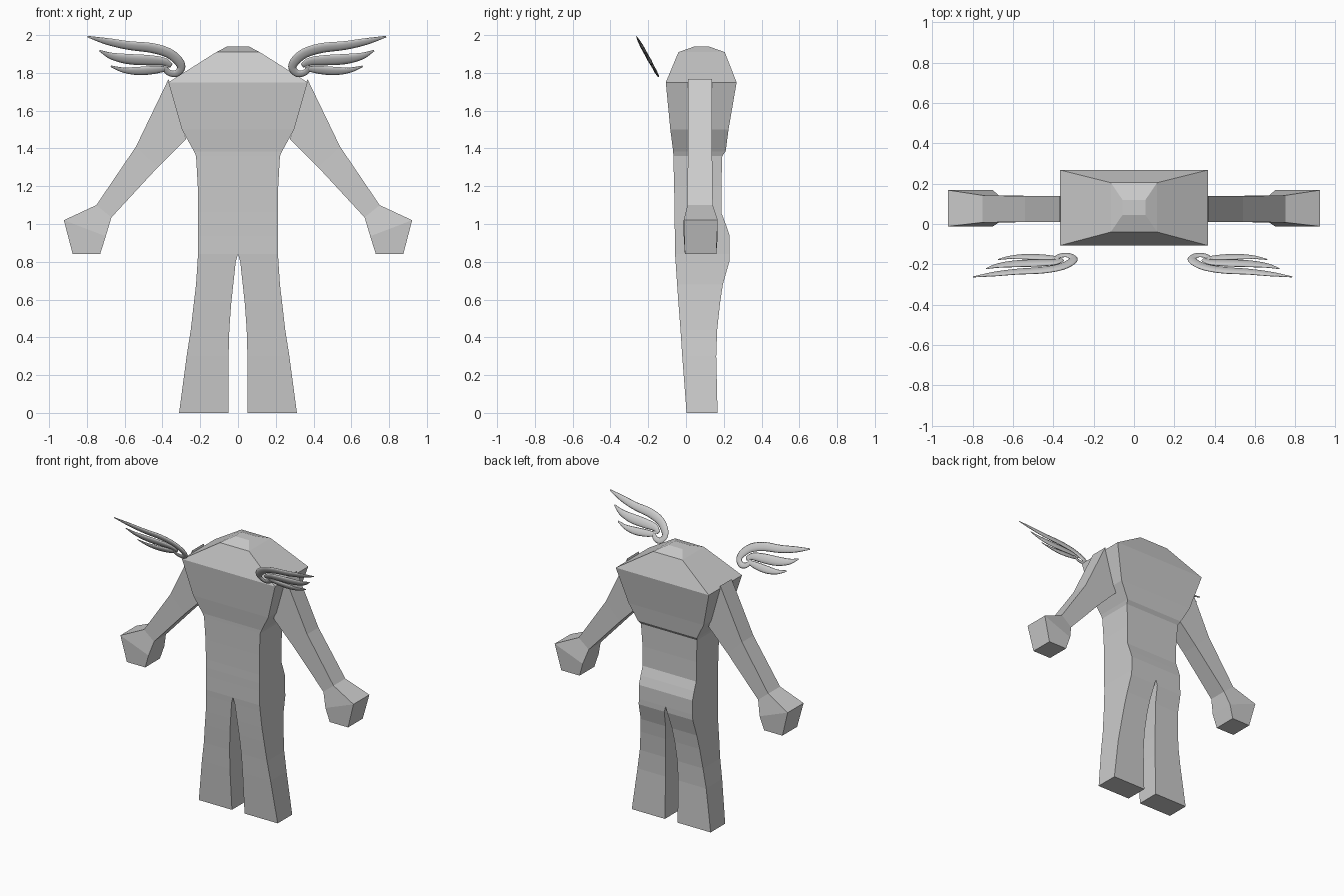
import bpy, bmesh, math
from mathutils import Vector

if "Cube" in bpy.data.objects:
    bpy.data.objects.remove(bpy.data.objects["Cube"])

grey = bpy.data.materials.new("light grey")
grey.diffuse_color = (0.6, 0.6, 0.6, 1)
grey.use_nodes = True
grey.node_tree.nodes["Principled BSDF"].inputs["Base Color"].default_value = grey.diffuse_color


def loft(name, rings, cap_start=True, cap_end=True, smooth=False):
    """Skin a list of equal-length closed rings into one object."""
    bm = bmesh.new()
    vs = [[bm.verts.new(p) for p in r] for r in rings]
    n = len(rings[0])
    for a, b in zip(vs, vs[1:]):
        for i in range(n):
            j = (i + 1) % n
            bm.faces.new((a[i], a[j], b[j], b[i]))
    if cap_start:
        bm.faces.new(vs[0])
    if cap_end:
        bm.faces.new(vs[-1])
    bmesh.ops.recalc_face_normals(bm, faces=bm.faces)
    # open-ended lofts: make sure the normals point outwards
    if bm.calc_volume(signed=True) < 0:
        bmesh.ops.reverse_faces(bm, faces=bm.faces)
    me = bpy.data.meshes.new(name)
    bm.to_mesh(me)
    bm.free()
    me.materials.append(grey)
    ob = bpy.data.objects.new(name, me)
    bpy.context.collection.objects.link(ob)
    if smooth:
        me.shade_smooth()
    return ob


def box_ring(x0, x1, y0, y1, z):
    return [(x0, y0, z), (x1, y0, z), (x1, y1, z), (x0, y1, z)]


# Torso: height, half width, front y, back y
torso = [(1.94, .057, .045, .12), (1.91, .115, -.04, .205), (1.75, .368, -.107, .268),
         (1.50, .297, -.083, .225), (1.385, .233, -.068, .21), (1.36, .222, -.067, .192),
         (1.20, .213, -.063, .187), (1.06, .212, -.06, .187), (1.0, .212, -.06, .21),
         (.94, .212, -.059, .23), (.84, .212, -.058, .23)]
loft("torso", [box_ring(-w, w, a, b, z) for z, w, a, b in torso], cap_end=False)

# Legs: height, inner x, outer x, front y, back y
leg = [(.84, 0, .212, -.058, .23), (.80, .012, .214, -.055, .229), (.68, .025, .222, -.047, .195),
       (.58, .036, .234, -.04, .18), (.44, .046, .25, -.029, .165),
       (.30, .05, .272, -.02, .16), (0, .05, .312, .003, .167)]

# Arms and hands: upper (x, z), lower (x, z), front y, back y
arm = [(.368, 1.767, .275, 1.45, .01, .138), (.54, 1.41, .425, 1.30, .01, .138),
       (.75, 1.10, .67, 1.035, .008, .142)]
hand = [arm[-1], (.922, 1.02, .70, .935, -.012, .168), (.875, .84, .73, .84, -.006, .16)]


def arm_ring(s, xa, za, xb, zb, y0, y1):
    return [(s * xa, y0, za), (s * xb, y0, zb), (s * xb, y1, zb), (s * xa, y1, za)]


# Wing feathers: x, z, half width, drawn in hundredths
feathers = {
    "long_feather": [(78.4, 199.2, .4), (67.7, 196.6, 1.8), (56.6, 194.5, 2.3), (44.5, 193.2, 2.6),
                     (35.5, 190.5, 2.6), (30.2, 186.2, 2.5), (28.8, 182.5, 2.1), (31.5, 179.6, 1.8),
                     (35.4, 180.2, 1.6), (37.2, 182.8, 1.4), (34.6, 184.6, .8)],
    "middle_feather": [(72, 191.8, .4), (65.6, 188.9, 1.8), (56.6, 187.3, 2.7), (46, 186.7, 2.7),
                       (38.1, 186, 2.1), (34, 183.8, 1.2)],
    "short_feather": [(66, 183.5, .4), (59.3, 181.5, 1.4), (51.3, 181, 2.2), (43.4, 181.5, 2.1),
                      (37, 182.2, 1.4)],
}


def smooth_path(pts, steps=5):
    """Catmull-Rom interpolation of x, z and width."""
    p = [Vector(q) / 100 for q in pts]
    p = [2 * p[0] - p[1]] + p + [2 * p[-1] - p[-2]]
    out = []
    for a, b, c, d in zip(p, p[1:], p[2:], p[3:]):
        for k in range(steps):
            t = k / steps
            out.append(.5 * (2 * b + (c - a) * t + (2 * a - 5 * b + 4 * c - d) * t * t
                             + (3 * b - a - 3 * c + d) * t ** 3))
    return out + [p[-2]]


def feather_rings(pts, s, sides=10):
    path = smooth_path(pts)
    rings = []
    for i, q in enumerate(path):
        t = path[min(i + 1, len(path) - 1)] - path[max(i - 1, 0)]
        side = Vector((-t[1], t[0])).normalized()
        w = max(q[2], .003)
        ring = []
        for k in range(sides):
            a = 2 * math.pi * k / sides
            x = q[0] + side.x * w * math.cos(a)
            z = q[1] + side.y * w * math.cos(a)
            n = .36 * w * math.sin(a)
            # wings lean forwards as they rise
            y = -.14 - (z - 1.77) * .55
            x = x if s > 0 else -x - .013
            ring.append((x, y + n * .87, z + n * .48))
        rings.append(ring)
    return rings


for s, side in ((1, "right"), (-1, "left")):
    loft(side + "_leg", [box_ring(s * a, s * b, c, d, z) for z, a, b, c, d in leg], cap_start=False)
    loft(side + "_arm", [arm_ring(s, *r) for r in arm], cap_end=False)
    loft(side + "_hand", [arm_ring(s, *r) for r in hand], cap_start=False)
    for name, pts in feathers.items():
        loft(side + "_wing_" + name, feather_rings(pts, s), smooth=True)
